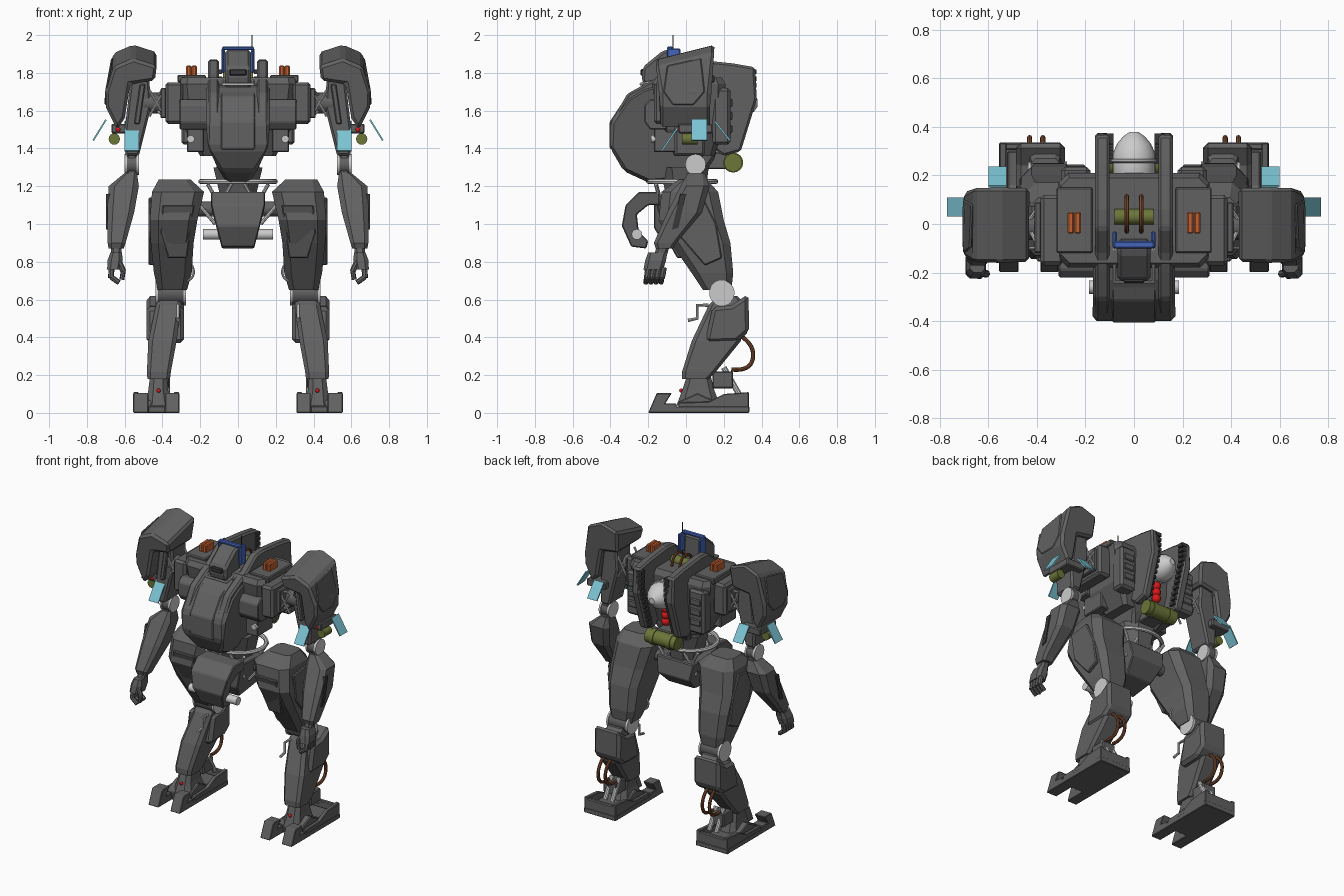
import bpy, bmesh, math
from mathutils import Vector, Matrix

COLORS = dict(dark=(.12, .12, .12), black=(.04, .04, .04), light=(.6, .6, .6), blue=(.06, .13, .5),
              cyan=(.2, .55, .65), olive=(.15, .18, .04), red=(.7, .01, .01),
              orange=(.55, .12, .03), brown=(.2, .07, .03))
MATS = {}
for k, c in COLORS.items():
    MATS[k] = bpy.data.materials.new(k + "_paint")
    MATS[k].diffuse_color = (*c, 1)


def add(name, me, color, mirror, bevel=0, smooth=False):
    me.materials.clear()
    me.materials.append(MATS[color])
    if smooth:
        me.shade_smooth()
        me.set_sharp_from_angle(angle=math.radians(35))
    ob = bpy.data.objects.new(name, me)
    bpy.context.collection.objects.link(ob)
    if bevel:
        b = ob.modifiers.new("Bevel", 'BEVEL')
        b.width, b.segments = bevel, 1
    if mirror:
        ob.modifiers.new("Mirror", 'MIRROR')
    return ob


def skin(name, rings, color, mirror, bevel, smooth=False):
    bm = bmesh.new()
    vs = [[bm.verts.new(p) for p in r] for r in rings]
    n = len(vs[0])
    for a, b in zip(vs, vs[1:]):
        for i in range(n):
            bm.faces.new((a[i], a[(i + 1) % n], b[(i + 1) % n], b[i]))
    bm.faces.new(vs[0])
    bm.faces.new(vs[-1])
    bmesh.ops.recalc_face_normals(bm, faces=bm.faces)
    me = bpy.data.meshes.new(name)
    bm.to_mesh(me)
    bm.free()
    return add(name, me, color, mirror, bevel, smooth)


def prism(name, prof, lo, hi, axis='x', color='dark', mirror=True, bevel=.006, warp=None):
    put = {'x': lambda p, t: (t, *p), 'y': lambda p, t: (p[0], t, p[1]), 'z': lambda p, t: (*p, t)}[axis]
    rings = [[Vector(put(p, t)) for p in prof] for t in (lo, hi)]
    if warp:
        rings = [[warp(v) for v in r] for r in rings]
    return skin(name, rings, color, mirror, bevel)


def box(name, x0, x1, y0, y1, z0, z1, color='dark', mirror=True, bevel=.006):
    return prism(name, [(x0, y0), (x1, y0), (x1, y1), (x0, y1)], z0, z1, 'z', color, mirror, bevel)


def loft(name, secs, c=.25, color='dark', mirror=True, bevel=0):
    # each section: z, x0, x1, y0, y1 with chamfered corners
    rings = []
    for z, x0, x1, y0, y1 in secs:
        k = c * min(x1 - x0, y1 - y0)
        rings.append([(x0 + k, y0, z), (x1 - k, y0, z), (x1, y0 + k, z), (x1, y1 - k, z),
                      (x1 - k, y1, z), (x0 + k, y1, z), (x0, y1 - k, z), (x0, y0 + k, z)])
    return skin(name, rings, color, mirror, bevel)


def lathe(name, axis_pts, color='dark', mirror=True, n=16, smooth=True):
    # axis_pts: (point, radius) along a straight axis
    a, b = Vector(axis_pts[0][0]), Vector(axis_pts[-1][0])
    q = (b - a).to_track_quat('Z', 'Y')
    rings = [[Vector(p) + q @ Vector((r * math.cos(2 * math.pi * i / n), r * math.sin(2 * math.pi * i / n), 0))
              for i in range(n)] for p, r in axis_pts]
    return skin(name, rings, color, mirror, 0, smooth)


def rod(name, a, b, r, color='dark', mirror=True, n=16, smooth=True):
    return lathe(name, [(a, r), (b, r)], color, mirror, n, smooth)


def tube(name, pts, r, color='light', mirror=True, closed=False, curved=True):
    cu = bpy.data.curves.new(name, 'CURVE')
    cu.dimensions, cu.bevel_depth, cu.bevel_resolution = '3D', r, 2
    s = cu.splines.new('NURBS' if curved else 'POLY')
    s.points.add(len(pts) - 1)
    for p, co in zip(s.points, pts):
        p.co = (*co, 1)
    s.use_endpoint_u, s.use_cyclic_u = not closed, closed
    tmp = bpy.data.objects.new(name, cu)
    me = bpy.data.meshes.new_from_object(tmp)
    bpy.data.objects.remove(tmp)
    return add(name, me, color, mirror, 0, True)


def ball(name, p, r, color, mirror=True):
    bm = bmesh.new()
    bmesh.ops.create_uvsphere(bm, u_segments=14, v_segments=8, radius=r, matrix=Matrix.Translation(p))
    me = bpy.data.meshes.new(name)
    bm.to_mesh(me)
    bm.free()
    return add(name, me, color, mirror, 0, True)


# --- torso hull, narrowing towards the bottom
def hull_taper(v):
    v.x *= min(1, .3 + .7 * (v.z - 1.21) / .2) * (.94 if v.z > 1.5 else 1)
    return v


prism("torso_hull", [(-.40, 1.54), (-.40, 1.40), (-.33, 1.28), (-.2, 1.22), (.08, 1.24), (.16, 1.36), (.17, 1.72),
                     (-.06, 1.74), (-.12, 1.75), (-.23, 1.72), (-.31, 1.67)], -.18, .18, mirror=False, bevel=.02, warp=hull_taper)
prism("hull_front_plate", [(-.405, 1.54), (-.405, 1.40), (-.3, 1.35), (-.22, 1.72), (-.315, 1.675)], -.09, .09, mirror=False)
loft("torso_core", [(1.36, -.2, .2, -.06, .15), (1.5, -.28, .28, -.14, .2), (1.74, -.31, .31, -.18, .21),
                    (1.775, -.3, .3, -.16, .19)], .1, mirror=False)
prism("chest_box", [(-.22, 1.54), (-.19, 1.5), (-.1, 1.5), (-.1, 1.66), (-.19, 1.66), (-.22, 1.63)], .15, .31)
box("chest_step", .18, .27, -.17, 0, 1.38, 1.52)
rod("chest_lamp", (.25, -.185, 1.45), (.25, -.1, 1.45), .02, 'light')
box("shoulder_top", .17, .32, -.12, .15, 1.75, 1.79)
box("shoulder_socket", .29, .385, -.17, .12, 1.53, 1.75, bevel=.015)
box("shoulder_socket_plate", .38, .41, -.12, .09, 1.56, 1.72)
for i in range(2):
    box("signal_block", .218 + i * .029, .245 + i * .029, -.04, .05, 1.78, 1.84, 'orange')
box("back_pack", .18, .30, .14, .235, 1.42, 1.72, bevel=.015)
for i in range(3):
    box("back_vent", .2, .28, .23, .245, 1.48 + i * .07, 1.525 + i * .07)

# --- long side fins with toothed rear edge
prism("side_fin", [(-.385, 1.56), (-.31, 1.69), (-.2, 1.75), (-.12, 1.79), (-.02, 1.865), (.06, 1.87), (.25, 1.85), (.365, 1.83),
                   (.375, 1.66), (.29, 1.385), (.2, 1.36), (0, 1.5)], .1, .16, bevel=.012)
for i in range(12):
    t = i / 11
    y, z = .362 - .085 * max(0, t - .3) / .7, 1.805 - .39 * t
    box("fin_tooth", .085, .125, y - .03, y + .01, z - .012, z + .012, 'black', bevel=0)

# --- engine bay and rear equipment
lathe("thruster", [((0, y, 1.64), r) for y, r in ((.15, .065), (.19, .088), (.29, .088), (.33, .07), (.36, .045), (.378, .02))],
      'light', False, 20)
tube("thruster_ring", [(.09 * math.cos(t), .26, 1.64 + .09 * math.sin(t)) for t in [i * math.pi / 8 for i in range(16)]],
     .008, mirror=False, closed=True)
for i in range(3):
    ball("red_canister", (0, .22, 1.53 - i * .045), .03, 'red', False)
rod("rear_tank", (-.115, .25, 1.325), (.115, .25, 1.325), .048, 'olive', False)
rod("rear_tank_band", (.05, .25, 1.325), (.08, .25, 1.325), .053, 'olive')
box("rear_tank_mount", -.06, .06, .1, .24, 1.29, 1.38, mirror=False)
rod("bay_cylinder", (-.08, .03, 1.78), (.08, .03, 1.78), .032, 'olive', False)
tube("bay_pipe", [(.03, .12, 1.7), (.03, .12, 1.83), (.03, .04, 1.86), (.03, -.03, 1.82), (.03, -.04, 1.72)], .009, 'brown')

# --- head
prism("head", [(-.235, 1.76), (-.23, 1.83), (-.12, 1.92), (-.07, 1.925), (-.06, 1.72), (-.2, 1.70)], -.068, .068,
      mirror=False, bevel=.015)
box("head_visor", -.045, .045, -.242, -.15, 1.785, 1.82, 'black', mirror=False)
box("blue_frame_top", -.085, .085, -.1, -.07, 1.92, 1.94, 'blue', mirror=False)
box("blue_frame_side", .07, .088, -.1, -.03, 1.80, 1.93, 'blue')
tube("head_guard", [(.08, -.1, 1.77), (.08, -.24, 1.74), (-.08, -.24, 1.74), (-.08, -.1, 1.77)], .008, mirror=False, curved=False)
rod("antenna", (.075, -.07, 1.8), (.075, -.07, 2), .003, 'black', False, 6)

# --- shoulder joint and pauldron
rod("shoulder_axle", (.38, -.01, 1.64), (.5, -.01, 1.64), .055)
for y0, z0 in ((-.1, 1.71), (.08, 1.71), (-.1, 1.57), (.08, 1.57)):
    rod("shoulder_strut", (.39, y0, z0), (.47, -y0 * .6, 1.64), .009, 'light', n=8)
    rod("shoulder_brace", (.39, y0, z0), (.47, y0, 3.28 - z0), .007, 'light', n=8)


def slope(v):
    if v.z > 1.8:
        v.z += (v.y - .14) * .25
    else:
        v.y *= .85
    return v


prism("pauldron", [(.44, 1.76), (.43, 1.91), (.555, 1.95), (.66, 1.905), (.70, 1.70), (.70, 1.62), (.64, 1.5),
                   (.60, 1.56), (.57, 1.74)], -.16, .15, 'y', bevel=.015, warp=slope)
prism("pauldron_side_panel", [(-.1, 1.84), (.08, 1.88), (.1, 1.70), (.04, 1.63), (-.07, 1.63), (-.12, 1.70)], 0, .012,
      warp=lambda v: Vector((v.x + .695 - max(0, v.z - 1.69) * .19, v.y, v.z)))

# --- upper arm with sensor panels
prism("upper_arm", [(.47, 1.77), (.57, 1.75), (.60, 1.5), (.595, 1.36), (.525, 1.36), (.46, 1.62)], -.06, .1, 'y', bevel=.012)
prism("arm_ridge", [(.49, 1.74), (.52, 1.74), (.55, 1.53), (.52, 1.53)], -.08, -.05, 'y')
prism("outer_sensor_panel", [(.695, 1.55), (.702, 1.555), (.77, 1.445), (.763, 1.44)], .03, .11, 'y', 'cyan', bevel=0)
prism("front_sensor_panel", [(-.05, 1.51), (-.042, 1.505), (-.125, 1.385), (-.133, 1.39)], .525, .6, color='cyan', bevel=0)
prism("rear_sensor_panel", [(.15, 1.54), (.158, 1.545), (.236, 1.445), (.228, 1.44)], .525, .6, color='cyan', bevel=0)
box("sensor_bracket", .53, .67, -.04, .14, 1.48, 1.53)
rod("arm_canister", (.655, -.02, 1.45), (.655, .06, 1.45), .03, 'olive')
ball("arm_lamp", (.635, -.03, 1.5), .016, 'red')
rod("elbow_joint", (.535, .05, 1.315), (.59, .05, 1.315), .05, n=20)
rod("elbow_disc", (.588, .05, 1.315), (.602, .05, 1.315), .055, 'light', n=20)
rod("elbow_inner_disc", (.525, .05, 1.315), (.537, .05, 1.315), .055, 'light', n=20)
box("elbow_link", .54, .585, .015, .09, 1.22, 1.4)

# --- forearm and hand
loft("forearm", [(1.27, .535, .6, .01, .1), (1.2, .525, .685, -.03, .125), (1.06, .55, .692, -.1, .085),
                 (.9, .595, .69, -.17, -.05), (.87, .605, .685, -.16, -.07)], .2)
prism("forearm_slot", [(-.03, 1.16), (.0, 1.16), (-.04, .98), (-.075, .97)], .66, .698, color='black', bevel=0)
loft("wrist", [(.89, .615, .675, -.155, -.085), (.82, .62, .67, -.17, -.105)])
loft("palm", [(.85, .615, .675, -.2, -.1), (.81, .61, .69, -.215, -.105), (.76, .62, .693, -.225, -.12)])
for i in range(4):
    y = -.208 + i * .027
    rod("finger_base", (.67, y + .01, .77), (.672, y, .715), .016, n=8, smooth=False)
    rod("finger_tip", (.672, y, .72), (.63, y - .005, .69), .014, n=8, smooth=False)
rod("thumb_base", (.63, -.2, .8), (.607, -.205, .75), .016, n=8, smooth=False)
rod("thumb_tip", (.607, -.205, .755), (.615, -.205, .705), .013, n=8, smooth=False)

# --- waist and pelvis
tube("waist_ring", [(.2 * math.cos(t), -.02 + .18 * math.sin(t), 1.225) for t in [i * math.pi / 10 for i in range(20)]],
     .014, mirror=False, closed=True)
loft("waist_column", [(1.0, -.11, .11, -.12, .12), (1.13, -.09, .09, -.1, .1), (1.3, -.13, .13, -.14, .12)], mirror=False)
for y in (-.16, .1):
    rod("waist_strut", (.05, y * .7, 1.02), (.16, y, 1.21), .01, 'light', n=8)
    rod("waist_brace", (.13, y * .7, 1.04), (.03, y, 1.22), .01, 'light', n=8)


def pelvis_taper(v):
    v.x *= .085 + .058 * max(0, min(1, (v.z - .87) / .22))
    return v


prism("pelvis_guard", [(-.14, 1.17), (-.25, 1.17), (-.32, 1.10), (-.34, .99), (-.29, .88), (-.21, .87), (-.2, .91),
                       (-.25, .96), (-.26, 1.05), (-.2, 1.1), (-.14, 1.1)], -1, 1, mirror=False, warp=pelvis_taper)
prism("pelvis_block", [(-.17, 1.15), (.12, 1.13), (.14, 1.02), (.05, .93), (-.12, .9), (-.17, .98)], -1, 1, mirror=False,
      warp=pelvis_taper)
rod("hip_lamp", (.06, -.26, .945), (.185, -.26, .945), .028, 'light')
rod("hip_axle", (.08, .02, 1.08), (.3, .02, 1.08), .04)
rod("hip_strut", (.12, -.05, 1.0), (.23, -.05, 1.13), .01, 'light', n=8)

# --- legs
loft("thigh", [(.65, .27, .425, .09, .24), (.74, .245, .445, .03, .25), (.9, .235, .462, -.08, .235), (1.02, .215, .467, -.145, .2),
               (1.17, .18, .455, -.13, .17), (1.235, .25, .42, -.04, .11)], .18)
prism("thigh_side_panel", [(-.06, 1.12), (.09, 1.14), (.16, 1.0), (.19, .82), (.1, .78), (-.03, .93)], .4, .473)
prism("thigh_front_panel", [(.23, 1.1), (.4, 1.1), (.41, .95), (.37, .82), (.27, .82)], -.01, .02, 'y',
      warp=lambda v: Vector((v.x, v.y - .146 + max(0, 1.02 - v.z) * .54, v.z)))
tube("thigh_hook", [(.255, .08, .79), (.225, .08, .77), (.225, .08, .71), (.27, .08, .7)], .006)
rod("knee_joint", (.285, .19, .635), (.425, .19, .635), .062, n=24)
for x0, x1 in ((.275, .288), (.424, .437)):
    rod("knee_disc", (x0, .19, .635), (x1, .19, .635), .067, 'light', n=24)
loft("shin", [(.18, .36, .48, -.02, .12), (.22, .355, .482, -.02, .16), (.38, .325, .475, .03, .29), (.57, .30, .435, .12, .32),
              (.62, .31, .42, .17, .27)], .15)
prism("calf_armor", [(.14, .56), (.24, .57), (.33, .63), (.335, .43), (.27, .375), (.1, .37)], .285, .485, bevel=.02)
tube("knee_lever", [(.32, .12, .57), (.32, .06, .57), (.32, .06, .5), (.32, .01, .49)], .009, curved=False)
for x in (.375, .43):
    tube("calf_hose", [(x, .27, .42), (x, .34, .38), (x, .375, .3), (x, .33, .22), (x, .24, .23)], .011, 'brown')
    rod("ankle_piston", (x, .2, .24), (x, .28, .1), .016, 'light', n=10)
loft("ankle", [(.04, .35, .49, -.05, .18), (.12, .37, .475, -.02, .15), (.24, .38, .46, .02, .12)])
box("ankle_rear_block", .365, .465, .14, .25, .13, .22)
ball("ankle_lamp", (.42, -.025, .118), .011, 'red')

# --- feet
prism("foot_sole", [(.31, -.1), (.385, -.1), (.385, -.05), (.475, -.05), (.475, -.1), (.555, -.1), (.555, .335), (.31, .335)],
      0, .035, 'z', bevel=.004)
for x0, x1 in ((.31, .385), (.475, .555)):
    prism("toe", [(-.2, 0), (-.155, .105), (-.075, .105), (-.11, .05), (-.05, .05), (-.05, 0)], x0, x1, bevel=.004)
prism("foot_body", [(-.04, .0), (-.04, .06), (.06, .105), (.16, .06), (.3, .06), (.3, 0)], .345, .52)
for x0, x1 in ((.312, .34), (.525, .553)):
    prism("foot_side_wall", [(-.04, .02), (-.04, .055), (.12, .06), (.2, .1), (.333, .11), (.333, .02)], x0, x1, bevel=.004)
box("heel_plate", .33, .535, .305, .333, .02, .1)
